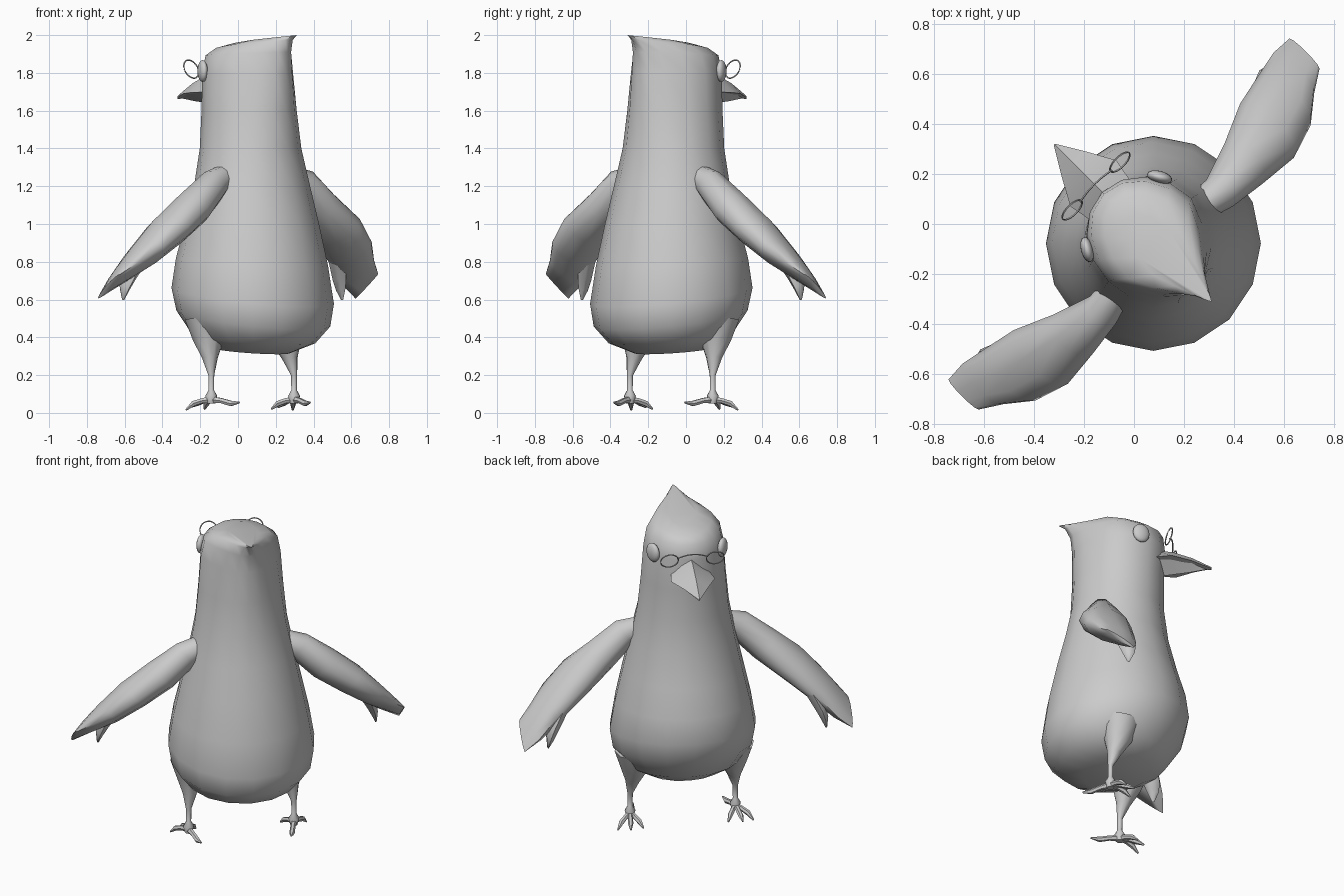
import bpy, bmesh
from math import sin, cos, pi, radians
from mathutils import Vector

cube = bpy.data.objects.get("Cube")
if cube:
    bpy.data.objects.remove(cube)

grey = bpy.data.materials.new("plain grey")
grey.use_nodes = True
TONE = (0.6, 0.6, 0.6, 1)
grey.diffuse_color = TONE
grey.node_tree.nodes["Principled BSDF"].inputs["Base Color"].default_value = TONE

# Parts are shaped with +y as the bird's forward axis, then turned to face -x +y.
HEADING = radians(45)


def finish(name, bm, mirror=False, angle=50, subdiv=0):
    bmesh.ops.recalc_face_normals(bm, faces=bm.faces)
    mesh = bpy.data.meshes.new(name)
    bm.to_mesh(mesh)
    bm.free()
    mesh.materials.append(grey)
    ob = bpy.data.objects.new(name, mesh)
    bpy.context.collection.objects.link(ob)
    ob.rotation_euler.z = HEADING
    for other in bpy.context.selected_objects:
        other.select_set(False)
    ob.select_set(True)
    bpy.context.view_layer.objects.active = ob
    bpy.ops.object.shade_smooth_by_angle(angle=radians(angle))
    if mirror:
        ob.modifiers.new("Mirror", 'MIRROR').use_mirror_merge = False
    if subdiv:
        sub = ob.modifiers.new("Subdivision", 'SUBSURF')
        sub.levels = sub.render_levels = subdiv
    return ob


def loft(bm, rings, closed=False):
    """Skin a run of equal rings, capping both ends unless closed."""
    loops = [[bm.verts.new(p) for p in ring] for ring in rings]
    n = len(loops[0])
    pairs = list(zip(loops, loops[1:])) + ([(loops[-1], loops[0])] if closed else [])
    for a, b in pairs:
        for i in range(n):
            bm.faces.new((a[i], a[(i + 1) % n], b[(i + 1) % n], b[i]))
    if not closed:
        bm.faces.new(loops[0])
        bm.faces.new(loops[-1])


def oval(center, u, v, sides):
    c, u, v = Vector(center), Vector(u), Vector(v)
    return [c + u * cos(2 * pi * i / sides) + v * sin(2 * pi * i / sides) for i in range(sides)]


def tube(bm, path, sides=6, closed=False):
    """Round tube along (x, y, z, radius) stations."""
    pts = [Vector(p[:3]) for p in path]
    n = len(pts)
    rings = []
    for i, p in enumerate(path):
        nxt = pts[(i + 1) % n] if closed else pts[min(i + 1, n - 1)]
        prv = pts[i - 1] if closed else pts[max(i - 1, 0)]
        t = (nxt - prv).normalized()
        ref = Vector((0, 0, 1)) if abs(t.z) < 0.9 else Vector((0, 1, 0))
        u = t.cross(ref).normalized()
        rings.append(oval(pts[i], u * p[3], t.cross(u) * p[3], sides))
    loft(bm, rings, closed)


# Body, head and crest: z, half width, front, back, forward lift, rear pinch
profile = [
    (0.33, 0.21, 0.10, -0.30, 0.02, 0),
    (0.39, 0.33, 0.20, -0.44, 0.03, 0),
    (0.50, 0.41, 0.29, -0.52, 0.06, 0),
    (0.62, 0.43, 0.32, -0.54, 0.06, 0),
    (0.80, 0.40, 0.30, -0.51, 0.03, 0),
    (1.00, 0.355, 0.25, -0.46, 0, 0),
    (1.20, 0.31, 0.20, -0.41, 0, 0),
    (1.40, 0.27, 0.175, -0.37, 0, 0.05),
    (1.60, 0.25, 0.175, -0.36, 0, 0.15),
    (1.80, 0.235, 0.18, -0.36, 0, 0.3),
    (1.90, 0.215, 0.17, -0.37, -0.01, 0.45),
    (1.95, 0.17, 0.12, -0.40, -0.025, 0.6),
    (1.975, 0.09, 0.04, -0.44, -0.025, 0.75),
]
SIDES = 16
rings = []
for z, half, front, back, lift, pinch in profile:
    mid, depth = (front + back) / 2, (front - back) / 2
    ring = []
    for i in range(SIDES):
        a = 2 * pi * i / SIDES
        fwd = cos(a)
        ring.append(Vector((half * sin(a) * (1 + pinch * min(fwd, 0)), mid + depth * fwd, z + lift * fwd)))
    rings.append(ring)
bm = bmesh.new()
loft(bm, rings)
finish("body", bm, angle=60)

# Wings: x, rear y, front y, rear z, front z, half thickness
stations = [
    (0.20, -0.19, -0.07, 1.27, 1.27, 0.06),
    (0.33, -0.23, -0.08, 1.22, 1.21, 0.085),
    (0.48, -0.25, -0.03, 1.09, 1.08, 0.10),
    (0.64, -0.265, 0.04, 0.99, 0.93, 0.095),
    (0.78, -0.22, 0.07, 0.88, 0.79, 0.075),
    (0.88, -0.14, 0.09, 0.80, 0.68, 0.05),
    (0.965, -0.085, 0.085, 0.735, 0.605, 0.015),
]
bm = bmesh.new()
rings = []
for x, y0, y1, z0, z1, thick in stations:
    rear, front = Vector((x, y0, z0)), Vector((x, y1, z1))
    rings.append(oval((rear + front) / 2, (front - rear) / 2, Vector((0.65, 0, 0.75)) * thick, 10))
loft(bm, rings)
# Loose feather under each wing tip
loft(bm, [oval((x, y, z), (0, r, 0), (r * 0.6, 0, r * 0.4), 6) for x, y, z, r in
          ((0.74, 0, 0.82, 0.06), (0.79, 0.03, 0.72, 0.05), (0.81, 0.04, 0.66, 0.035), (0.82, 0.04, 0.60, 0.008))])
finish("wings", bm, mirror=True, angle=60)

# Legs
bm = bmesh.new()
tube(bm, [(0.29, -0.06, 0.50, 0.12), (0.29, -0.07, 0.39, 0.085), (0.30, -0.09, 0.29, 0.042),
          (0.31, -0.11, 0.20, 0.016), (0.31, -0.11, 0.12, 0.015), (0.31, -0.11, 0.09, 0.032),
          (0.31, -0.11, 0.05, 0.022)], 10)
finish("legs", bm, mirror=True)

# Toes: three forward, one back
bm = bmesh.new()
for dx, dy, tip in ((-0.06, 0.11, 0.02), (0.02, 0.14, 0.03), (0.09, 0.10, 0.015), (-0.045, -0.165, 0.055)):
    tube(bm, [(0.31 + dx * t, -0.11 + dy * t, z, r) for t, z, r in
              ((0, 0.07, 0.02), (0.35, 0.065, 0.015), (0.7, 0.05, 0.016), (1, tip, 0.005))])
finish("toes", bm, mirror=True)

# Beak halves: diamond sections running from the face to the tip
for name, sections in (
    ("upper_beak", ((0.12, 0.11, 1.81, 1.70), (0.23, 0.13, 1.79, 1.695), (0.34, 0.07, 1.745, 1.69), (0.45, 0.004, 1.68, 1.67))),
    ("lower_beak", ((0.12, 0.09, 1.70, 1.63), (0.22, 0.10, 1.70, 1.64), (0.32, 0.055, 1.69, 1.65), (0.42, 0.004, 1.675, 1.665))),
):
    bm = bmesh.new()
    loft(bm, [[Vector(p) for p in (
        ((-w, y, lo), (0, y, hi), (w, y, lo), (0, y, lo - 0.01)) if name == "upper_beak"
        else ((-w, y, hi), (0, y, hi), (w, y, hi), (0, y, lo)))] for y, w, hi, lo in sections])
    finish(name, bm, angle=35)

# Eyes: flattened balls set in the sides of the head
bm = bmesh.new()
bmesh.ops.create_uvsphere(bm, u_segments=16, v_segments=10, radius=1)
for v in bm.verts:
    out, along, up = v.co.x * 0.025, v.co.y * 0.052, v.co.z * 0.058
    a = radians(30)
    v.co = Vector((0.205 + out * cos(a) - along * sin(a), 0.06 + out * sin(a) + along * cos(a), 1.81 + up))
finish("eyes", bm, mirror=True, angle=80)

# Spectacles: two leaning rims and an arched bridge
bm = bmesh.new()
tube(bm, [(0.135 + 0.052 * cos(a), 0.215 + 0.02 * sin(a), 1.82 + 0.048 * sin(a), 0.004)
          for a in [2 * pi * i / 24 for i in range(24)]], 5, closed=True)
finish("spectacle_rims", bm, mirror=True)
bm = bmesh.new()
tube(bm, [(0.09 * t, 0.225 - 0.01 * t * t, 1.855 - 0.025 * t * t, 0.004)
          for t in [i / 4 - 1 for i in range(9)]], 5)
finish("spectacle_bridge", bm)
